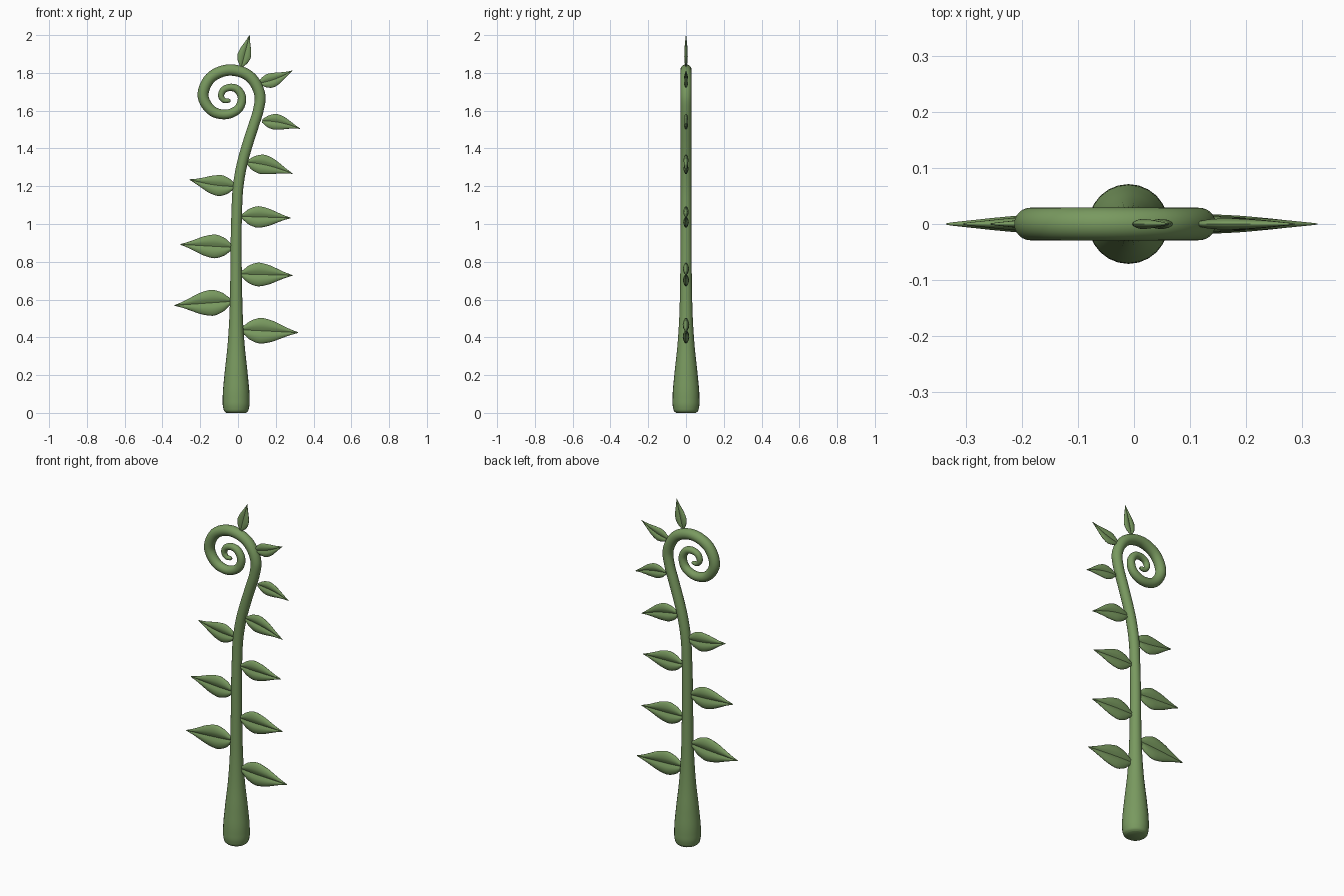
import bpy, bmesh, math
from mathutils import Vector

if "Cube" in bpy.data.objects:
    bpy.data.objects.remove(bpy.data.objects["Cube"])

green = bpy.data.materials.new("leaf green")
green.diffuse_color = (0.19, 0.32, 0.115, 1)
green.use_nodes = True
green.node_tree.nodes["Principled BSDF"].inputs["Base Color"].default_value = green.diffuse_color


def resample(keys, steps):
    """Smooth Hermite curve through (x, z, radius) keys, spaced by chord length."""
    k = [Vector(p) for p in keys]
    n = len(k)
    d = [(k[i + 1] - k[i]).length for i in range(n - 1)]
    s = [(k[i + 1] - k[i]) / d[i] for i in range(n - 1)]
    m = [s[0]] + [(s[i - 1] * d[i] + s[i] * d[i - 1]) / (d[i - 1] + d[i])
                  for i in range(1, n - 1)] + [s[-1]]
    out = []
    for i in range(n - 1):
        for j in range(steps):
            t = j / steps
            out.append(k[i] * (2*t**3 - 3*t**2 + 1) + k[i + 1] * (3*t**2 - 2*t**3)
                       + m[i] * d[i] * (t**3 - 2*t**2 + t) + m[i + 1] * d[i] * (t**3 - t**2))
    return out + [k[-1]]


def skin(name, rings):
    """Bridge equal rings of points into a closed smooth tube."""
    bm = bmesh.new()
    loops = [[bm.verts.new(p) for p in ring] for ring in rings]
    n = len(loops[0])
    for a, b in zip(loops, loops[1:]):
        for i in range(n):
            bm.faces.new((a[i], a[(i + 1) % n], b[(i + 1) % n], b[i]))
    bm.faces.new(loops[0][::-1])
    bm.faces.new(loops[-1])
    bmesh.ops.recalc_face_normals(bm, faces=bm.faces)
    mesh = bpy.data.meshes.new(name)
    bm.to_mesh(mesh)
    bm.free()
    mesh.materials.append(green)
    ob = bpy.data.objects.new(name, mesh)
    bpy.context.collection.objects.link(ob)
    bpy.ops.object.select_all(action='DESELECT')
    bpy.context.view_layer.objects.active = ob
    ob.select_set(True)
    bpy.ops.object.shade_smooth_by_angle(angle=math.radians(40))
    return ob


# Stem: flared foot, slender stalk leaning right
keys = [(-.01, 0, .052), (-.01, .008, .062), (-.01, .03, .069), (-.01, .08, .071),
        (-.01, .2, .062), (-.01, .35, .046), (-.01, .5, .036), (-.01, .7, .031),
        (-.01, .9, .029), (-.007, 1.05, .028), (.001, 1.2, .028), (.022, 1.32, .028),
        (.05, 1.42, .028), (.082, 1.52, .028), (.107, 1.6, .028)]

# Curled tip: inward spiral, one (distance, thickness) pair per quarter turn
quarters = [(.167, .029), (.14, .030), (.135, .029), (.093, .025),
            (.070, .022), (.047, .019), (.039, .016), (.022, .011)]
for i in range(2 * len(quarters) - 1):
    a, b = quarters[i // 2], quarters[(i + 1) // 2]
    r, w = (a[0] + b[0]) / 2, (a[1] + b[1]) / 2
    ang = math.radians(45 * i)
    keys.append((-.05 + r * math.cos(ang), 1.675 + r * math.sin(ang), w))

path = resample(keys, 6)
end = path[-1].copy()
back = (path[-1] - path[-2])
back = Vector((back.x, back.y, 0)).normalized()
for f in (.5, .85):                      # rounded end of the curl
    p = end + back * .011 * f
    path.append(Vector((p.x, p.y, .011 * math.sqrt(1 - f * f))))

rings = []
for i, p in enumerate(path):
    t = path[min(i + 1, len(path) - 1)] - path[max(i - 1, 0)]
    t = Vector((t.x, 0, t.y)).normalized()
    side = Vector((t.z, 0, -t.x))
    c = Vector((p.x, 0, p.y))
    rings.append([c + p.z * (side * math.cos(a) + Vector((0, 1, 0)) * math.sin(a))
                  for a in (math.tau * j / 24 for j in range(24))])
skin("stem", rings)

# Leaves: two plump lobes either side of a sunken midrib
outline = resample([(0, .22, 0), (.06, .42, 0), (.18, .8, 0), (.34, 1, 0),
                    (.5, .87, 0), (.7, .53, 0), (.88, .2, 0), (1, .03, 0)], 3)


def leaf(name, base, tip, half_width, bend=0):
    b, e = Vector((base[0], 0, base[1])), Vector((tip[0], 0, tip[1]))
    along = (e - b).normalized()
    across = Vector((-along.z, 0, along.x))
    rings = []
    for o in outline:
        c = b.lerp(e, o.x) + Vector((0, 0, bend * math.sin(math.pi * o.x)))
        thick = .3 * half_width * o.y ** .7
        ring = []
        for j in range(24):
            a = math.tau * j / 24
            v = math.cos(a)
            groove = .3 + .7 * math.sin(math.pi / 2 * min(1, abs(v) * 1.8))
            ring.append(c + across * v * half_width * o.y
                        + Vector((0, thick * math.sin(a) * groove, 0)))
        rings.append(ring)
    skin(name, rings)


leaves = [  # base, tip, half width, bend
    ("right_leaf_1", (.02, .44), (.318, .425), .068),
    ("right_leaf_2", (.016, .735), (.288, .728), .063),
    ("right_leaf_3", (.02, 1.04), (.278, 1.032), .057),
    ("right_leaf_4", (.047, 1.328), (.288, 1.267), .052, .01),
    ("right_leaf_5", (.128, 1.547), (.328, 1.505), .042, .01),
    ("right_leaf_6", (.112, 1.745), (.288, 1.812), .039, -.01),
    ("top_leaf", (.018, 1.833), (.061, 2.0), .036),
    ("left_leaf_1", (-.037, .59), (-.335, .569), .069),
    ("left_leaf_2", (-.03, .876), (-.305, .892), .063),
    ("left_leaf_3", (-.015, 1.198), (-.256, 1.235), .056, -.008),
]
for item in leaves:
    leaf(*item)
